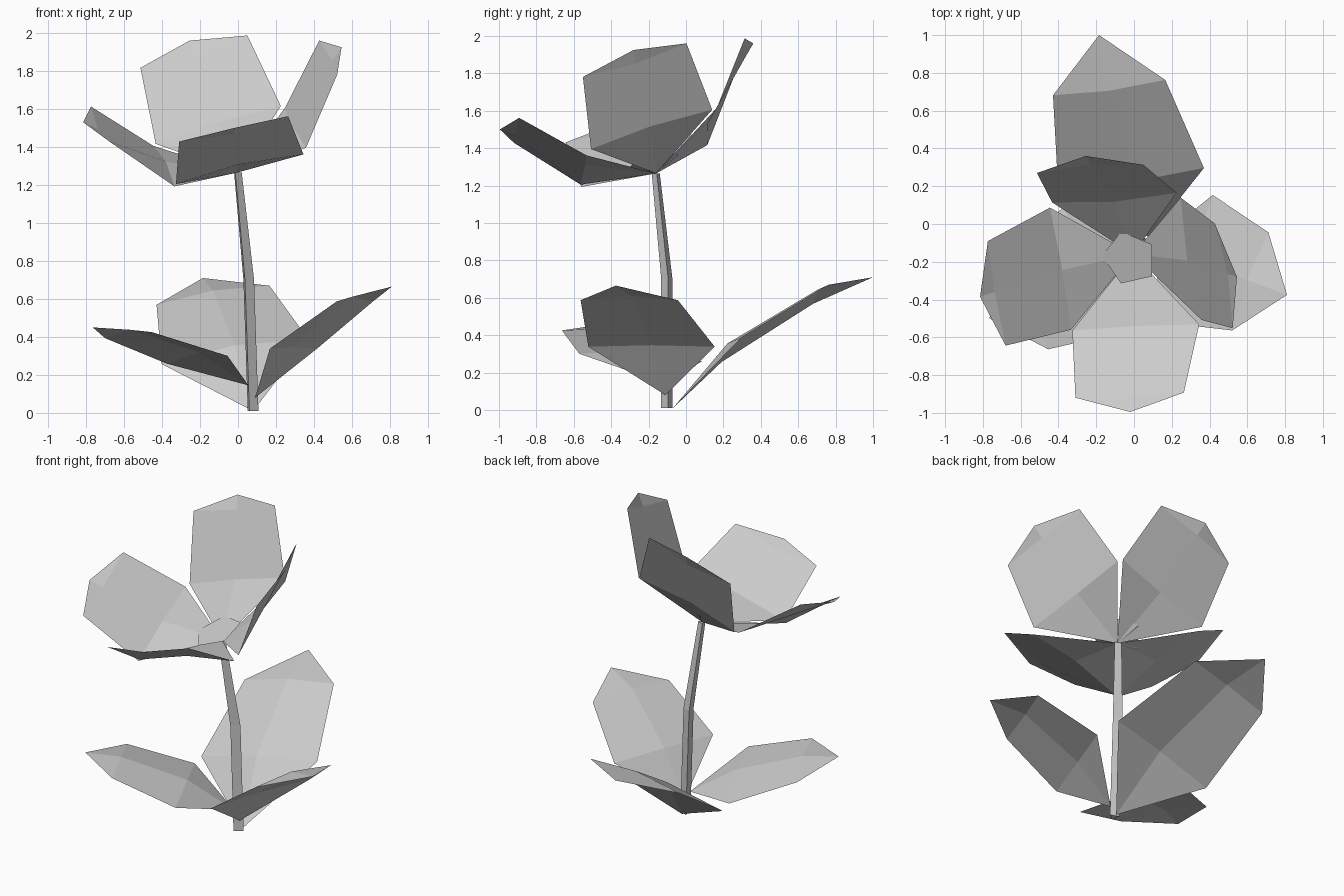
import bpy
from math import cos, sin, radians
from mathutils import Vector

default_cube = bpy.data.objects.get("Cube")
if default_cube:
    bpy.data.objects.remove(default_cube)

# One flat grey for the whole plant
grey = bpy.data.materials.new("light_grey")
grey.use_nodes = True
grey.diffuse_color = (0.6, 0.6, 0.6, 1)
shader = grey.node_tree.nodes["Principled BSDF"]
shader.inputs["Base Color"].default_value = grey.diffuse_color


def make_part(name, points, faces):
    mesh = bpy.data.meshes.new(name)
    mesh.from_pydata([tuple(point) for point in points], [], faces)
    mesh.materials.append(grey)
    part = bpy.data.objects.new(name, mesh)
    bpy.context.collection.objects.link(part)


def make_blade(name, base, tip, side, rows):
    """Creased blade from base to tip.

    Each row is (fraction of length, half width, edge height, crease height)."""
    span = tip - base
    normal = span.cross(side).normalized()
    side = normal.cross(span).normalized()
    points = [base]
    for fraction, half_width, edge_height, crease_height in rows:
        middle = base + span * fraction
        points.append(middle - side * half_width + normal * edge_height)
        points.append(middle + normal * crease_height)
        points.append(middle + side * half_width + normal * edge_height)
    points.append(tip)
    make_part(name, points, [(0, 1, 2), (0, 2, 3), (1, 4, 5, 2),
                             (2, 5, 6, 3), (4, 7, 5), (5, 7, 6)])


def ring(centre, first, second, radius, sides, phase):
    """Corners of a regular polygon spanned by two directions."""
    angles = [radians(phase + step * 360 / sides) for step in range(sides)]
    return [centre + (first * cos(angle) + second * sin(angle)) * radius
            for angle in angles]


# Four cupped petals: tip and sideways direction of each
flower_base = Vector((-0.005, -0.16, 1.265))
petal_rows = [(0.435, 0.345, -0.09, -0.063), (0.9, 0.295, 0.02, -0.01)]
petals = {
    "front": ((-0.02, -0.995, 1.5), (0.67, 0.07, 0.145)),
    "left": ((0.545, -0.28, 1.925), (-0.11, 0.655, 0.215)),
    "back": ((-0.255, 0.36, 1.96), (-0.67, -0.05, -0.2)),
    "right": ((-0.815, -0.385, 1.53), (0.11, -0.655, -0.215)),
}
for direction, (tip, side) in petals.items():
    make_blade(direction + "_petal", flower_base, Vector(tip), Vector(side), petal_rows)

# Tilted five-sided flower centre tapering down to the stem
flower_axis = Vector((-0.26, -0.31, 0.91)).normalized()
flower_front = Vector((0.95, 0.06, 0.3)).cross(flower_axis).normalized()
centre_rim = ring(flower_base + flower_axis * 0.07, flower_front,
                  flower_axis.cross(flower_front), 0.152, 5, -27)
make_part("flower_centre", centre_rim + [flower_base],
          [tuple(range(5))] + [((corner + 1) % 5, corner, 5) for corner in range(5)])


def make_leaf(name, base, tip, half_width, tilt, lift, fold):
    """Leaf rolled sideways by tilt, edges raised by lift, crease raised by fold."""
    base, tip = Vector(base), Vector(tip)
    forward = (tip - base).normalized()
    level = Vector((0, 0, 1)).cross(forward).normalized()
    rows = [(0.34, half_width, lift, lift + fold),
            (0.78, half_width * 0.77, lift * 0.85, lift * 0.85 + 0.03)]
    make_blade(name, base, tip, level + forward.cross(level) * tilt, rows)


# Leaves
make_leaf("back_leaf", (0.08, -0.07, 0.01), (-0.185, 1, 0.71), 0.395, -0.2, 0.09, 0.04)
make_leaf("left_leaf", (0.09, -0.11, 0.08), (0.81, -0.375, 0.665), 0.36, 0, 0.075, 0.01)
make_leaf("right_leaf", (0.055, -0.12, 0.145), (-0.765, -0.5, 0.45), 0.365, 0.06, 0.033, 0.04)

# Three-sided stem with one bend, thinner at the top
across, depth = Vector((1, 0, 0)), Vector((0, 1, 0))
stem_points = []
for centre, radius in (((0.073, -0.1, 0.01), 0.035), ((0.05, -0.1, 0.7), 0.035),
                       (flower_base, 0.025)):
    stem_points += ring(Vector(centre), across, depth, radius, 3, 8)
stem_faces = [(2, 1, 0), (6, 7, 8)]
for level in (0, 3):
    for corner in range(3):
        following = (corner + 1) % 3
        stem_faces.append((level + corner, level + following,
                           level + following + 3, level + corner + 3))
make_part("stem", stem_points, stem_faces)
